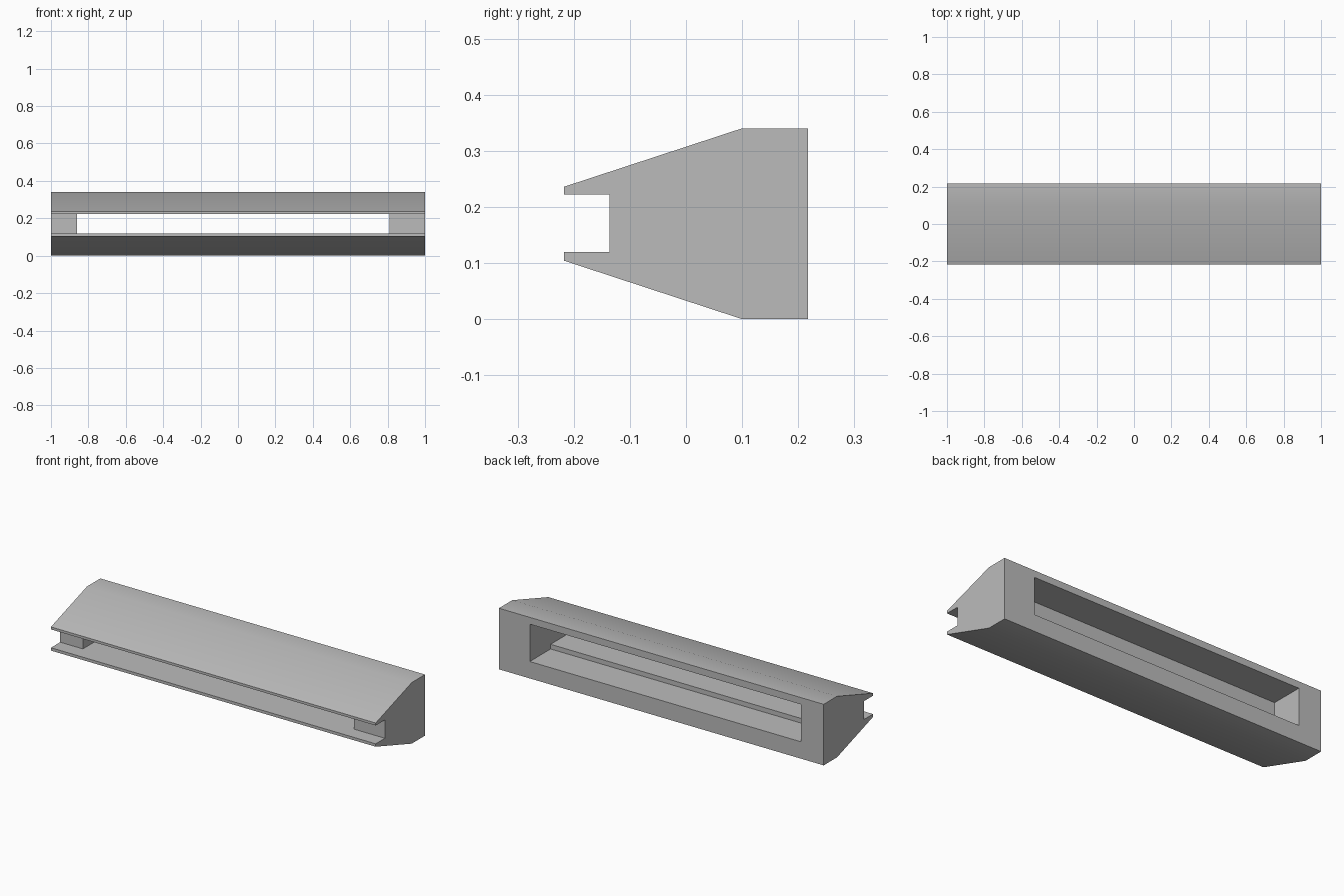
import bpy, bmesh, math
from mathutils import Vector

cube = bpy.data.objects.get("Cube")
if cube:
    bpy.data.objects.remove(cube, do_unlink=True)

grey = bpy.data.materials.new("mid_grey")
grey.use_nodes = True
colour = (0.5, 0.5, 0.5, 1)
grey.diffuse_color = colour
grey.node_tree.nodes["Principled BSDF"].inputs["Base Color"].default_value = colour


def prism(name, outline, offset):
    """Extrude a closed outline of 3D points along an offset."""
    bm = bmesh.new()
    face = bm.faces.new([bm.verts.new(p) for p in outline])
    out = bmesh.ops.extrude_face_region(bm, geom=[face])
    moved = [g for g in out["geom"] if isinstance(g, bmesh.types.BMVert)]
    bmesh.ops.translate(bm, verts=moved, vec=Vector(offset))
    bmesh.ops.recalc_face_normals(bm, faces=bm.faces)
    mesh = bpy.data.meshes.new(name)
    bm.to_mesh(mesh)
    bm.free()
    mesh.materials.append(grey)
    obj = bpy.data.objects.new(name, mesh)
    bpy.context.collection.objects.link(obj)
    return obj


def cut(target, cutter):
    """Subtract a cutter from the target, then discard it."""
    cutter.hide_render = True
    mod = target.modifiers.new(cutter.name, 'BOOLEAN')
    mod.operation = 'DIFFERENCE'
    mod.solver = 'EXACT'
    mod.object = cutter
    bpy.ops.object.select_all(action='DESELECT')
    target.select_set(True)
    bpy.context.view_layer.objects.active = target
    bpy.ops.object.modifier_apply(modifier=mod.name)
    bpy.data.objects.remove(cutter, do_unlink=True)


# Tapered bar, its side profile mirrored about mid height
height, back, shoulder = 0.34, 0.217, 0.1
upper = [(-back, 0.236), (shoulder, height), (back, height)]
profile = upper + [(y, height - z) for y, z in reversed(upper)]
body = prism("tapered_bar", [(-1, y, z) for y, z in profile], (2, 0, 0))

# Full-width front groove that narrows into a slot through the bar
left, right, groove = 0.81, -0.86, -0.136
tee = [(-1.1, -0.3), (1.1, -0.3), (1.1, groove), (left, groove),
       (left, 0.1), (right, 0.1), (right, groove), (-1.1, groove)]
cut(body, prism("groove_cutter", [(x, y, 0.12) for x, y in tee], (0, 0, 0.102)))

# Taller pocket from the back, meeting the slot
floor, roof, depth = 0.094, 0.302, 0.034
rect = [(right, floor), (left, floor), (left, roof), (right, roof)]
cut(body, prism("pocket_cutter", [(x, depth, z) for x, z in rect], (0, 0.3, 0)))

bpy.ops.object.shade_smooth_by_angle(angle=math.radians(30))
